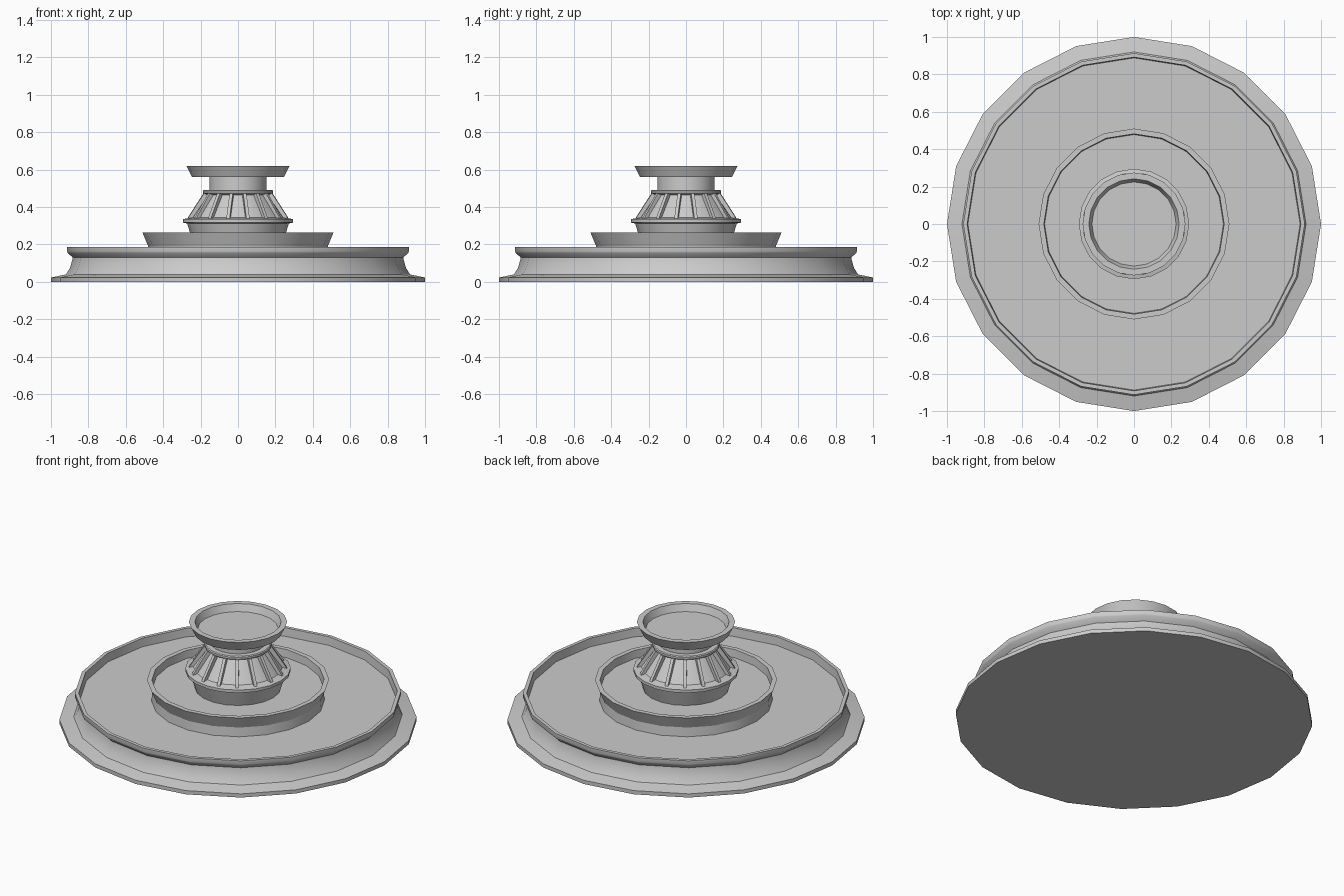
import bpy, bmesh, math

if "Cube" in bpy.data.objects:
    bpy.data.objects.remove(bpy.data.objects["Cube"])

SIDES = 20
RIBS = 16


def finish(name, bm):
    bmesh.ops.remove_doubles(bm, verts=bm.verts, dist=1e-5)
    bmesh.ops.recalc_face_normals(bm, faces=bm.faces)
    mesh = bpy.data.meshes.new(name)
    bm.to_mesh(mesh)
    bm.free()
    ob = bpy.data.objects.new(name, mesh)
    bpy.context.collection.objects.link(ob)
    bpy.ops.object.select_all(action='DESELECT')
    ob.select_set(True)
    bpy.context.view_layer.objects.active = ob
    bpy.ops.object.shade_smooth_by_angle(angle=math.radians(24))
    return ob


def lathe(name, profile):
    """Turn an (r, z) profile into a closed solid with flat end caps."""
    bm = bmesh.new()
    rings = []
    for r, z in profile:
        rings.append([bm.verts.new((r * math.cos(2 * math.pi * i / SIDES),
                                    r * math.sin(2 * math.pi * i / SIDES), z))
                      for i in range(SIDES)])
    for a, b in zip(rings, rings[1:]):
        for i in range(SIDES):
            j = (i + 1) % SIDES
            bm.faces.new((a[i], a[j], b[j], b[i]))
    bm.faces.new(rings[0])
    bm.faces.new(rings[-1])
    return finish(name, bm)


# Wide lower basin with flared foot, waisted wall and raised rim
lathe("lower_basin", [(1.0, 0), (1.0, .023), (.92, .04), (.898, .075), (.886, .118),
                      (.884, .13), (.91, .155), (.913, .162), (.913, .186),
                      (.892, .186), (.888, .135)])

# Middle basin with a flared rim
lathe("middle_basin", [(.485, .13), (.48, .19), (.51, .263), (.482, .263), (.478, .215)])

# Pedestal: foot, lower collar, cone, upper collar, neck
lathe("pedestal", [(.24, .21), (.272, .312), (.295, .317), (.295, .335), (.27, .34),
                   (.25, .345), (.165, .465), (.183, .47), (.188, .475), (.188, .487),
                   (.183, .492), (.152, .492), (.152, .57)])

# Ribs running up the pedestal cone
bm = bmesh.new()
section = [(.235, .335), (.275, .335), (.268, .35), (.188, .472), (.15, .472)]
for k in range(RIBS):
    a = 2 * math.pi * (k + .5) / RIBS
    c, s = math.cos(a), math.sin(a)
    loops = [[bm.verts.new((r * c - w * s, r * s + w * c, z)) for r, z in section]
             for w in (-.009, .009)]
    bm.faces.new(loops[0])
    bm.faces.new(loops[1])
    for i in range(len(section)):
        j = (i + 1) % len(section)
        bm.faces.new((loops[0][i], loops[0][j], loops[1][j], loops[1][i]))
finish("pedestal_ribs", bm)

# Small bowl on top
lathe("top_bowl", [(.245, .56), (.275, .62), (.242, .62), (.225, .578)])
